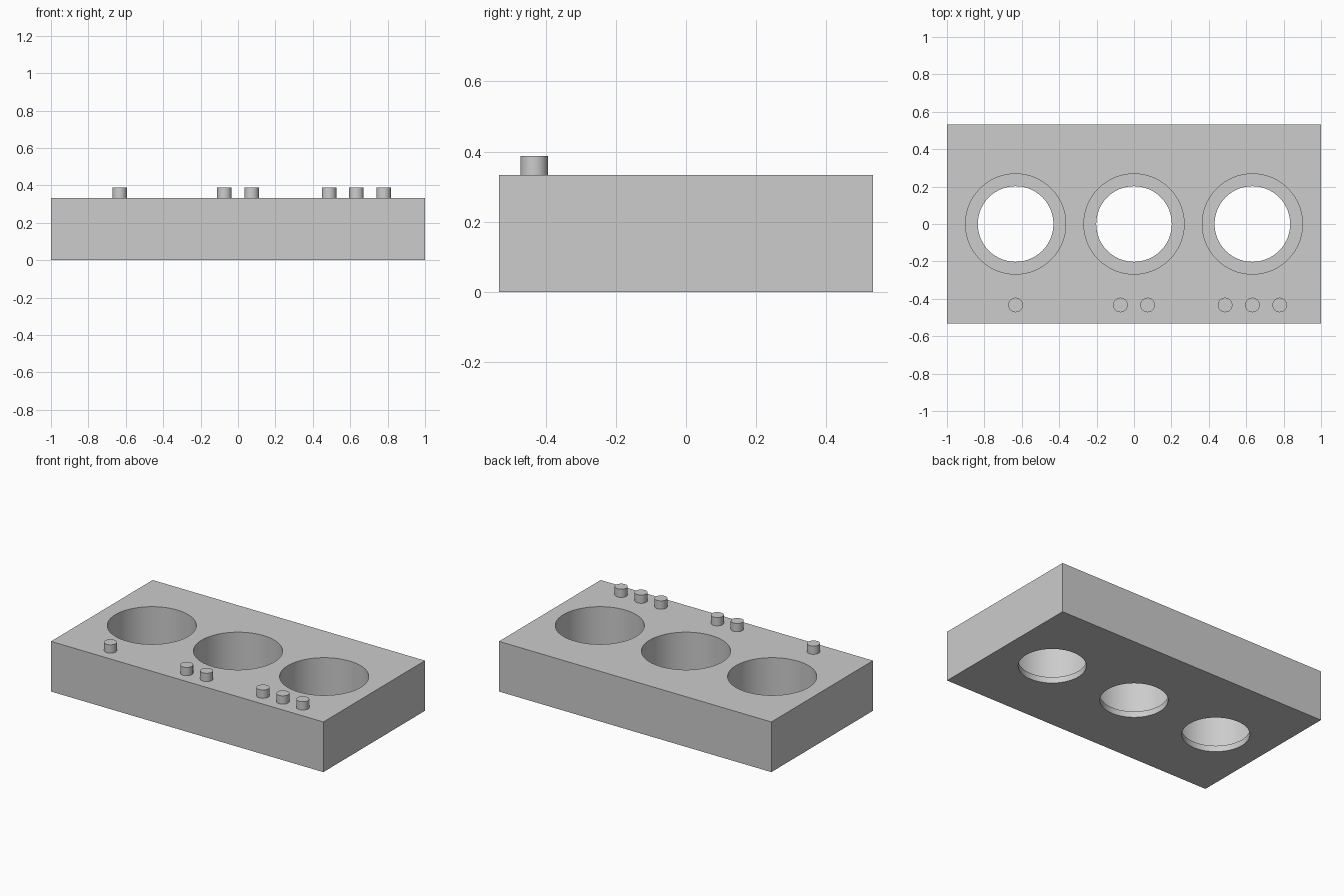
import bpy
import math

if "Cube" in bpy.data.objects:
    bpy.data.objects.remove(bpy.data.objects["Cube"], do_unlink=True)

LENGTH, DEPTH, HEIGHT = 2.0, 1.066, 0.333
LIP = 0.04            # thickness of the ledge at the bottom of each well
PITCH = 0.633         # distance between wells

grey = bpy.data.materials.new("plain grey")
grey.use_nodes = True
colour = (0.604, 0.604, 0.604, 1)
grey.diffuse_color = colour
grey.node_tree.nodes["Principled BSDF"].inputs["Base Color"].default_value = colour


def cylinder(name, x, y, bottom, top, radius, sides):
    bpy.ops.mesh.primitive_cylinder_add(
        vertices=sides, radius=radius, depth=top - bottom,
        location=(x, y, (bottom + top) / 2))
    obj = bpy.context.object
    obj.name = name
    obj.data.materials.append(grey)
    return obj


def smooth(obj):
    bpy.ops.object.select_all(action='DESELECT')
    obj.select_set(True)
    bpy.context.view_layer.objects.active = obj
    bpy.ops.object.shade_smooth_by_angle(angle=math.radians(30))


def cut(target, cutter):
    mod = target.modifiers.new("cut", 'BOOLEAN')
    mod.operation = 'DIFFERENCE'
    mod.solver = 'EXACT'
    mod.object = cutter
    bpy.context.view_layer.objects.active = target
    bpy.ops.object.modifier_apply(modifier=mod.name)
    bpy.data.objects.remove(cutter, do_unlink=True)


# Block
bpy.ops.mesh.primitive_cube_add(size=1, location=(0, 0, HEIGHT / 2))
block = bpy.context.object
block.name = "block"
block.scale = (LENGTH, DEPTH, HEIGHT)
bpy.ops.object.transform_apply(location=False, rotation=False, scale=True)
block.data.materials.append(grey)

# Three stepped wells: wide from the top, narrower through the base
for x in (-PITCH, 0, PITCH):
    cut(block, cylinder("well_cutter", x, 0, LIP, HEIGHT + 0.1, 0.268, 96))
    cut(block, cylinder("hole_cutter", x, 0, -0.1, LIP + 0.05, 0.202, 96))
smooth(block)

# Marker pegs: one, two and three in front of the wells
for well, count in enumerate((1, 2, 3)):
    for i in range(count):
        x = (well - 1) * PITCH + (i - (count - 1) / 2) * 0.146
        peg = cylinder(f"peg_{well + 1}_{i + 1}", x, -0.433,
                       HEIGHT, HEIGHT + 0.055, 0.039, 48)
        smooth(peg)
